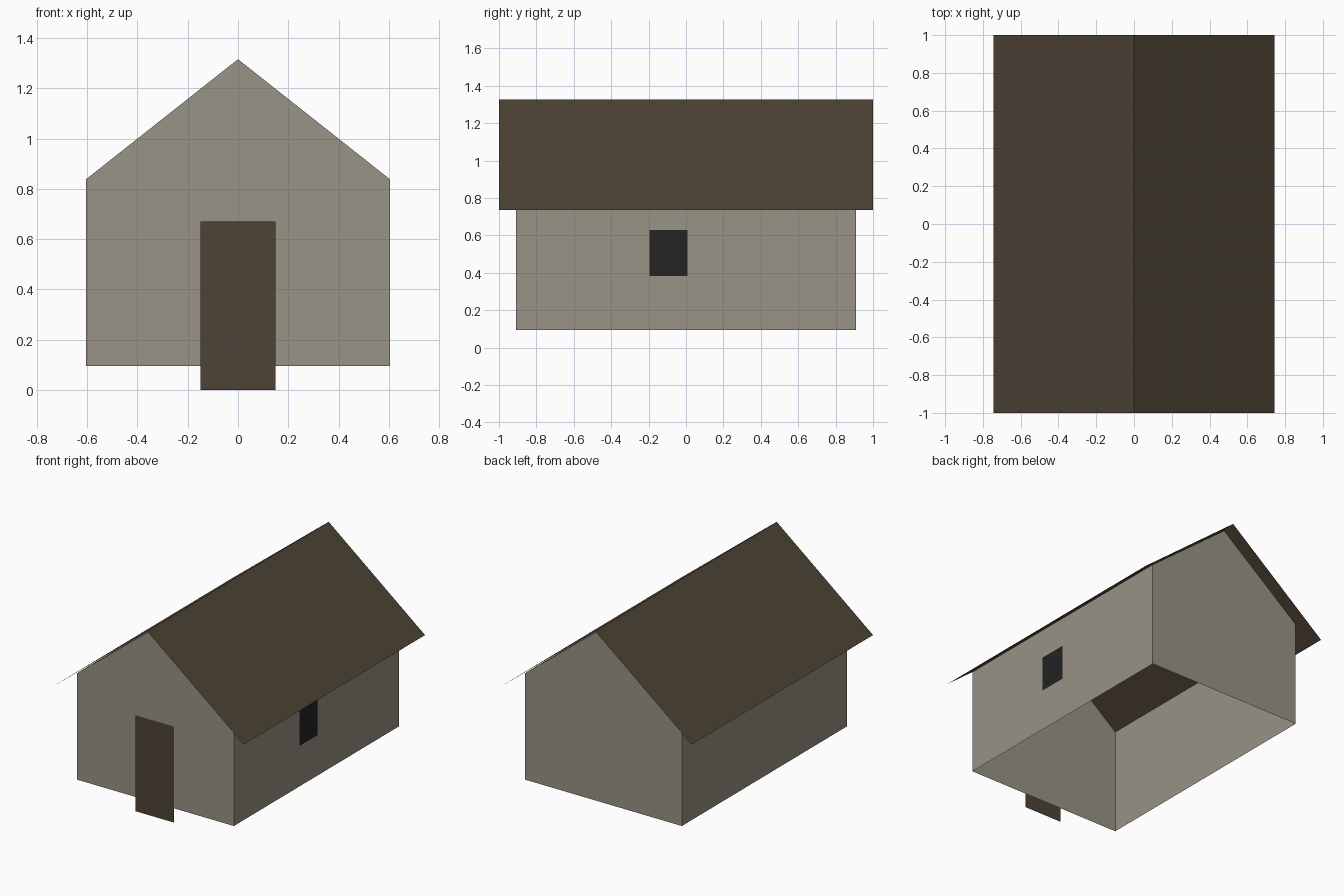
import bpy
import bmesh

cube = bpy.data.objects.get("Cube")
if cube:
    bpy.data.objects.remove(cube, do_unlink=True)

HALF_W, HALF_L = 0.605, 0.91      # wall half width and half length
BASE, EAVE, GABLE = 0.095, 0.838, 1.316


def material(name, hex_code):
    """Flat material from an sRGB hex code."""
    srgb = [int(hex_code[i:i + 2], 16) / 255 for i in (0, 2, 4)]
    colour = [((c + 0.055) / 1.055) ** 2.4 for c in srgb] + [1.0]
    mat = bpy.data.materials.new(name)
    mat.use_nodes = True
    mat.diffuse_color = colour
    bsdf = mat.node_tree.nodes["Principled BSDF"]
    bsdf.inputs["Base Color"].default_value = colour
    bsdf.inputs["Roughness"].default_value = 0.9
    return mat


def extrude_profile(name, profile, half_length, mat, closed=False):
    """Sweep an x-z profile along y; a closed one gets end walls."""
    bm = bmesh.new()
    front = [bm.verts.new((x, -half_length, z)) for x, z in profile]
    back = [bm.verts.new((x, half_length, z)) for x, z in profile]
    for i in range(len(profile) - 1):
        bm.faces.new((front[i], back[i], back[i + 1], front[i + 1]))
    if closed:
        bm.faces.new(front)
        bm.faces.new(back[::-1])
    return finish(name, bm, mat)


def panel(name, corners, mat):
    bm = bmesh.new()
    bm.faces.new([bm.verts.new(c) for c in corners])
    return finish(name, bm, mat)


def finish(name, bm, mat):
    mesh = bpy.data.meshes.new(name)
    bm.to_mesh(mesh)
    bm.free()
    mesh.materials.append(mat)
    obj = bpy.data.objects.new(name, mesh)
    bpy.context.collection.objects.link(obj)
    return obj


stone = material("pale stone", "989386")
wood = material("dark brown wood", "4D4335")
glass = material("black window", "232323")

# Side walls and gable ends, open underneath and under the roof
for side, s in (("left", 1), ("right", -1)):
    wall = [(s * HALF_W, BASE), (s * HALF_W, EAVE)]
    extrude_profile(side + "_wall", wall[::s], HALF_L, stone).data.flip_normals()
for end, s in (("front", -1), ("back", 1)):
    outline = [(-HALF_W, BASE), (HALF_W, BASE), (HALF_W, EAVE), (0, GABLE), (-HALF_W, EAVE)]
    panel(end + "_gable", [(x, s * HALF_L, z) for x, z in outline[::-s]], stone)

# Thin roof overhanging all four sides
roof_line = [(0.744, 0.735), (0, 1.327), (-0.744, 0.735)]
extrude_profile("roof", roof_line, 1.0, wood)

# Door set just proud of the front, reaching the ground
d = -HALF_L - 0.008
panel("door", [(-0.15, d, 0), (0.15, d, 0), (0.15, d, 0.67), (-0.15, d, 0.67)], wood)

# Single window on the left side
w = HALF_W + 0.005
panel("window", [(w, -0.195, 0.382), (w, 0.008, 0.382), (w, 0.008, 0.628), (w, -0.195, 0.628)], glass)
